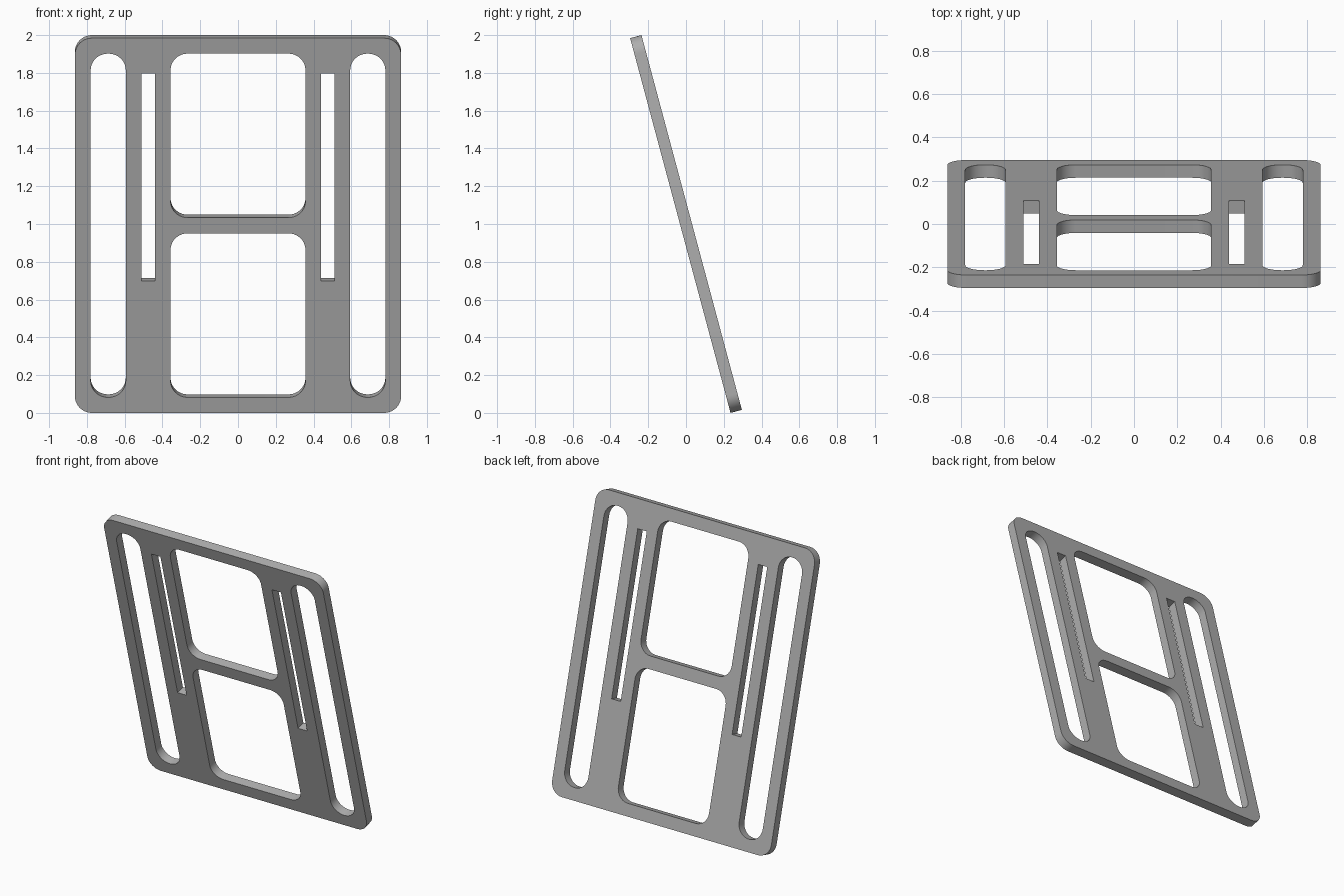
import bpy, bmesh, math
from mathutils import Matrix

if "Cube" in bpy.data.objects:
    bpy.data.objects.remove(bpy.data.objects["Cube"], do_unlink=True)

TILT = math.radians(15)
THICK = 0.062
HALF_W, HALF_L = 0.863, 1.027
EDGE = 0.942          # outer end of the large openings
STEPS = 10            # segments per rounded corner


def rounded_rect(x0, x1, y0, y1, r):
    """Counter-clockwise outline; r = 0 gives square corners."""
    if r == 0:
        return [(x0, y0), (x1, y0), (x1, y1), (x0, y1)]
    centres = [(x1 - r, y1 - r), (x0 + r, y1 - r), (x0 + r, y0 + r), (x1 - r, y0 + r)]
    pts = []
    for quarter, (cx, cy) in enumerate(centres):
        for i in range(STEPS + 1):
            a = (quarter + i / STEPS) * math.pi / 2
            pts.append((cx + r * math.cos(a), cy + r * math.sin(a)))
    return pts


# Outer outline and the two central windows
outlines = [
    rounded_rect(-HALF_W, HALF_W, -HALF_L, HALF_L, 0.09),
    rounded_rect(-0.357, 0.357, 0.043, EDGE, 0.09),
    rounded_rect(-0.357, 0.357, -EDGE, -0.043, 0.09),
]
# Long round-ended side slots and narrow square slots, mirrored
for x0, x1, y0, y1, r in [(0.594, 0.78, -EDGE, EDGE, 0.091),
                          (0.439, 0.51, -0.304, 0.833, 0)]:
    outlines.append(rounded_rect(x0, x1, y0, y1, r))
    outlines.append(rounded_rect(-x1, -x0, y0, y1, r))

# Filled, extruded profile
profile = bpy.data.curves.new("panel_profile", "CURVE")
profile.dimensions = "2D"
profile.fill_mode = "BOTH"
profile.extrude = THICK / 2
for pts in outlines:
    spline = profile.splines.new("POLY")
    spline.points.add(len(pts) - 1)
    for p, (x, y) in zip(spline.points, pts):
        p.co = (x, y, 0, 1)
    spline.use_cyclic_u = True

helper = bpy.data.objects.new("panel_profile", profile)
bpy.context.collection.objects.link(helper)
bpy.context.view_layer.update()
depsgraph = bpy.context.evaluated_depsgraph_get()
mesh = bpy.data.meshes.new_from_object(helper.evaluated_get(depsgraph))
bpy.data.objects.remove(helper, do_unlink=True)

# Weld the caps to the walls and lean the panel forward
bm = bmesh.new()
bm.from_mesh(mesh)
bmesh.ops.remove_doubles(bm, verts=bm.verts, dist=1e-5)
bmesh.ops.recalc_face_normals(bm, faces=bm.faces)
bm.transform(Matrix.Translation((0, 0, 1)) @ Matrix.Rotation(math.pi / 2 + TILT, 4, "X"))
bm.to_mesh(mesh)
bm.free()

# Single grey material
grey = bpy.data.materials.new("mid_grey")
grey.use_nodes = True
colour = (0.42, 0.42, 0.42, 1)
grey.diffuse_color = colour
grey.node_tree.nodes["Principled BSDF"].inputs["Base Color"].default_value = colour
mesh.materials.clear()
mesh.materials.append(grey)

panel = bpy.data.objects.new("slotted_panel", mesh)
bpy.context.collection.objects.link(panel)
bpy.ops.object.select_all(action="DESELECT")
panel.select_set(True)
bpy.context.view_layer.objects.active = panel
bpy.ops.object.shade_smooth_by_angle(angle=math.radians(30))
